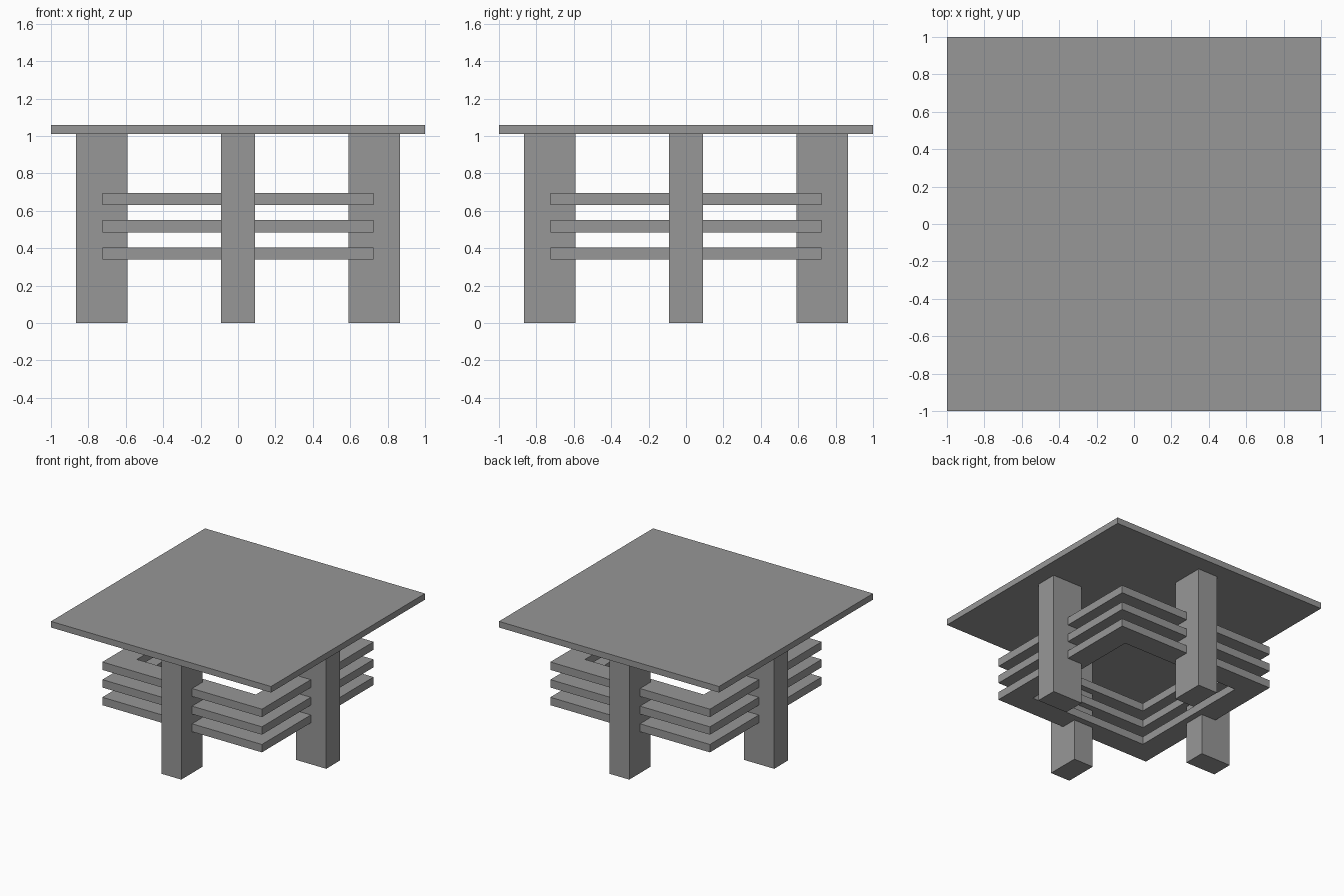
import bpy
import bmesh
from mathutils import Matrix

cube = bpy.data.objects.get("Cube")
if cube:
    bpy.data.objects.remove(cube, do_unlink=True)

grey = bpy.data.materials.new("plain_grey")
grey.use_nodes = True
colour = (0.31, 0.31, 0.31, 1)
grey.diffuse_color = colour
grey.node_tree.nodes["Principled BSDF"].inputs["Base Color"].default_value = colour


def add_object(name, bm):
    mesh = bpy.data.meshes.new(name)
    bmesh.ops.recalc_face_normals(bm, faces=bm.faces)
    bm.to_mesh(mesh)
    bm.free()
    mesh.materials.append(grey)
    obj = bpy.data.objects.new(name, mesh)
    bpy.context.collection.objects.link(obj)
    return obj


def box(name, size, centre):
    bm = bmesh.new()
    place = Matrix.Translation(centre) @ Matrix.Diagonal((*size, 1))
    bmesh.ops.create_cube(bm, size=1, matrix=place)
    return add_object(name, bm)


def square_frame(name, outer, inner, bottom, height):
    """Flat square ring, extruded upwards."""
    bm = bmesh.new()
    corners = [(-1, -1), (1, -1), (1, 1), (-1, 1)]
    rings = [[bm.verts.new((x * r, y * r, bottom)) for x, y in corners]
             for r in (outer, inner)]
    faces = []
    for i in range(4):
        j = (i + 1) % 4
        faces.append(bm.faces.new((rings[0][i], rings[0][j], rings[1][j], rings[1][i])))
    top = bmesh.ops.extrude_face_region(bm, geom=faces, use_keep_orig=True)
    verts = [v for v in top["geom"] if isinstance(v, bmesh.types.BMVert)]
    bmesh.ops.translate(bm, verts=verts, vec=(0, 0, height))
    return add_object(name, bm)


# Square top
LEG_TOP = 1.01
box("table_top", (2, 2, 0.05), (0, 0, LEG_TOP + 0.025))

# One leg at the middle of each side, deep side pointing outwards
REACH, DEPTH, WIDTH = 0.728, 0.274, 0.18
for side, s in (("left", 1), ("right", -1)):
    box(side + "_leg", (DEPTH, WIDTH, LEG_TOP), (s * REACH, 0, LEG_TOP / 2))
for side, s in (("back", 1), ("front", -1)):
    box(side + "_leg", (WIDTH, DEPTH, LEG_TOP), (0, s * REACH, LEG_TOP / 2))

# Three stacked frames held by the legs
for i, level in enumerate(("lower", "middle", "upper")):
    square_frame(level + "_frame", 0.725, 0.54, 0.34 + i * 0.145, 0.065)
